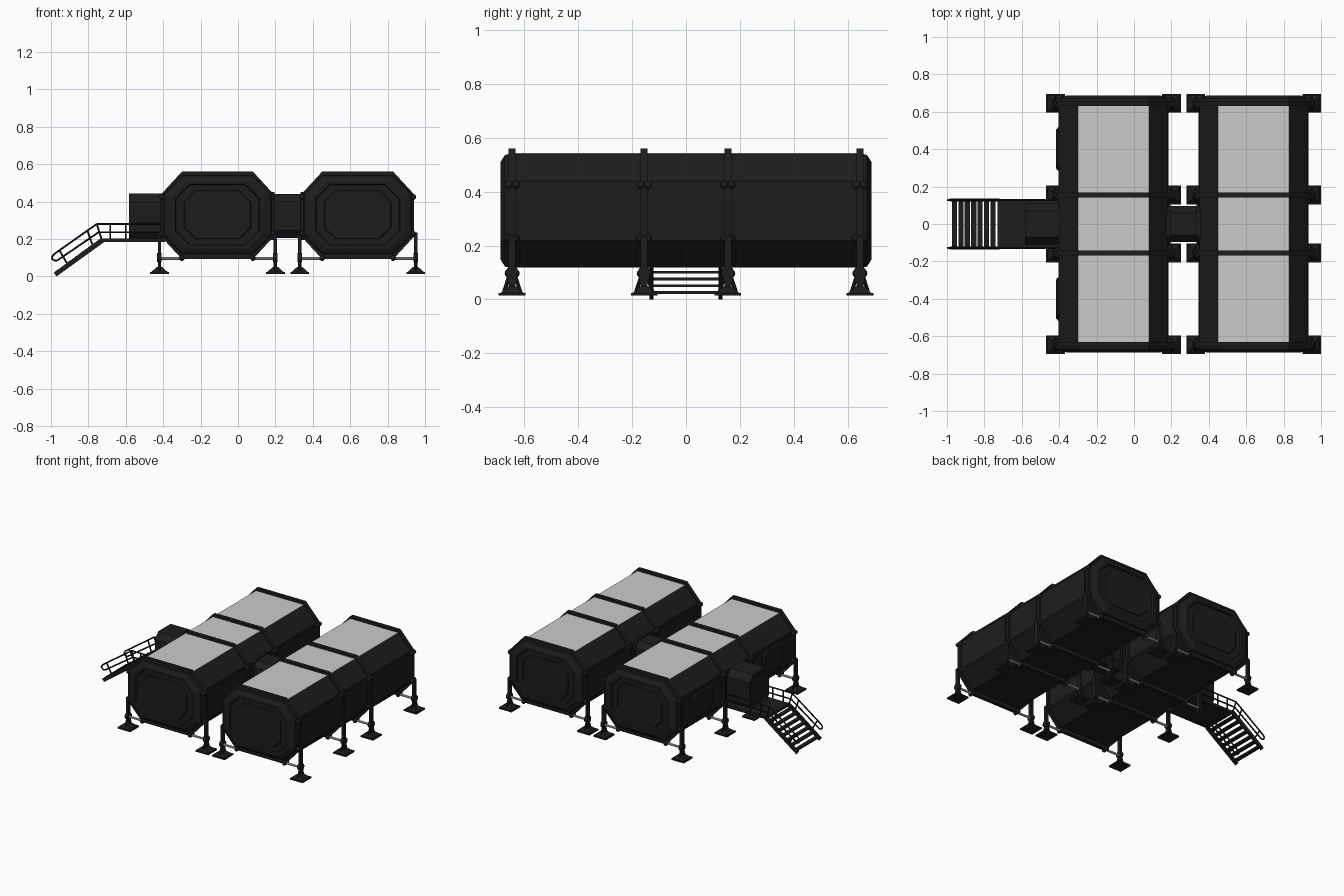
import bpy, bmesh, math
from mathutils import Vector, Matrix

if "Cube" in bpy.data.objects:
    bpy.data.objects.remove(bpy.data.objects["Cube"])


def material(name, c):
    m = bpy.data.materials.new(name)
    m.diffuse_color = (c, c, c, 1)
    m.use_nodes = True
    m.node_tree.nodes["Principled BSDF"].inputs["Base Color"].default_value = m.diffuse_color
    return m


BLACK = material("black_metal", 0.012)
GLASS = material("roof_grey", 0.55)


def finish(name, bm, mat=BLACK):
    bmesh.ops.recalc_face_normals(bm, faces=bm.faces)
    me = bpy.data.meshes.new(name)
    bm.to_mesh(me)
    bm.free()
    ob = bpy.data.objects.new(name, me)
    bpy.context.collection.objects.link(ob)
    if mat:
        me.materials.append(mat)
    return ob


def add_box(bm, x0, x1, y0, y1, z0, z1):
    m = Matrix.Translation(((x0 + x1) / 2, (y0 + y1) / 2, (z0 + z1) / 2))
    return bmesh.ops.create_cube(bm, size=1, matrix=m @ Matrix.Diagonal((x1 - x0, y1 - y0, z1 - z0, 1)))


def add_rod(bm, a, b, r, n=8, r2=None):
    a, b = Vector(a), Vector(b)
    d = b - a
    m = Matrix.Translation((a + b) / 2) @ d.to_track_quat('Z', 'Y').to_matrix().to_4x4()
    bmesh.ops.create_cone(bm, cap_ends=True, segments=n, radius1=r,
                          radius2=r if r2 is None else r2, depth=d.length, matrix=m)


def octagon(w, z0, z1, cw, cz):
    """Chamfered rectangle: half width, z range, chamfer across and up."""
    return [(-w + cw, z0), (w - cw, z0), (w, z0 + cz), (w, z1 - cz),
            (w - cw, z1), (-w + cw, z1), (-w, z1 - cz), (-w, z0 + cz)]


def loft(bm, sections, axis='y', cx=0):
    """Skin a run of (position, outline) sections and cap both ends."""
    rings = []
    for t, pts in sections:
        rings.append([bm.verts.new((cx + p, t, q) if axis == 'y' else (t, p, q)) for p, q in pts])
    for a, b in zip(rings, rings[1:]):
        n = len(a)
        for i in range(n):
            bm.faces.new((a[i], a[(i + 1) % n], b[(i + 1) % n], b[i]))
    bm.faces.new(rings[0])
    bm.faces.new(rings[-1])


def scaled(pts, s, zc=0.33):
    return [(p * s, zc + (q - zc) * s) for p, q in pts]


RIBS = (-0.645, -0.155, 0.155, 0.645)
BODY = octagon(0.29, 0.118, 0.54, 0.10, 0.10)
RIB = octagon(0.302, 0.092, 0.56, 0.112, 0.122)

for name, cx in (("left_module", -0.11), ("right_module", 0.64)):
    # octagonal hull with tapered, stepped end caps
    cap = [(0.655, 1), (0.672, 0.98), (0.688, 0.86), (0.688, 0.78), (0.676, 0.76),
           (0.676, 0.62), (0.682, 0.60)]
    secs = [(-y, scaled(BODY, s)) for y, s in reversed(cap)] + [(y, scaled(BODY, s)) for y, s in cap]
    bm = bmesh.new()
    loft(bm, secs, cx=cx)
    finish(name + "_hull", bm)

    # ribs around the hull
    bm = bmesh.new()
    for y in RIBS:
        loft(bm, [(y - 0.013, RIB), (y + 0.013, RIB)], cx=cx)
    finish(name + "_ribs", bm)

    # grey roof panels
    bm = bmesh.new()
    for a, b in zip(RIBS, RIBS[1:]):
        add_box(bm, cx - 0.19, cx + 0.19, a + 0.013, b - 0.013, 0.535, 0.543)
    finish(name + "_roof_panels", bm, GLASS)

    # raised wall panels on the sloped and upright sides
    bm = bmesh.new()
    for a, b in zip(RIBS, RIBS[1:]):
        for s in (-1, 1):
            x0, x1 = sorted((cx + s * 0.28, cx + s * 0.294))
            add_box(bm, x0, x1, a + 0.03, b - 0.03, 0.232, 0.425)
    finish(name + "_side_panels", bm)

    # pairs of bolts on rib corners
    bm = bmesh.new()
    for y in RIBS:
        for s in (-1, 1):
            for dx, z in ((0.298, 0.425), (0.298, 0.228), (0.19, 0.097)):
                for dy in (-0.013, 0.013):
                    bmesh.ops.create_uvsphere(bm, u_segments=10, v_segments=6, radius=0.015,
                                              matrix=Matrix.Translation((cx + s * dx, y + dy, z)))
    finish(name + "_rib_bolts", bm)

    # legs with flared feet
    legs, rods = bmesh.new(), bmesh.new()
    for y in RIBS:
        for s in (-1, 1):
            x = cx + s * 0.31
            add_box(legs, x - 0.009, x + 0.009, y - 0.013, y + 0.013, 0.04, 0.235)
            add_rod(legs, (x - 0.012, y, 0.1), (x + 0.012, y, 0.1), 0.024, 14)
            for d in (-1, 1):
                add_rod(legs, (x, y + d * 0.012, 0.085), (x, y + d * 0.03, 0.03), 0.007)
            add_box(legs, x - 0.05, x + 0.05, y - 0.05, y + 0.05, 0.014, 0.024)
            m = Matrix.Translation((x, y, 0.036)) @ Matrix.Rotation(math.pi / 4, 4, 'Z')
            bmesh.ops.create_cone(legs, cap_ends=True, segments=4, radius1=0.062,
                                  radius2=0.022, depth=0.026, matrix=m)
            # pale brace from leg to lower rib corner
            add_rod(rods, (x, y, 0.096), (cx + s * 0.19, y, 0.096), 0.008)
    finish(name + "_legs", legs)
    finish(name + "_leg_braces", rods, None)

# connecting tunnel with end flanges
TUNNEL = octagon(0.095, 0.205, 0.44, 0.035, 0.04)
FLANGE = octagon(0.11, 0.195, 0.45, 0.04, 0.045)
bm = bmesh.new()
loft(bm, [(0.17, TUNNEL), (0.36, TUNNEL)], 'x')
for x in (0.175, 0.335):
    loft(bm, [(x, FLANGE), (x + 0.02, FLANGE)], 'x')
finish("connecting_tunnel", bm)

# entrance lock with recessed door
LOCK = octagon(0.11, 0.19, 0.443, 0.04, 0.045)
bm = bmesh.new()
loft(bm, [(-0.572, scaled(LOCK, 0.76, 0.317)), (-0.572, scaled(LOCK, 0.82, 0.317)),
          (-0.584, scaled(LOCK, 0.86, 0.317)), (-0.584, LOCK), (-0.38, LOCK)], 'x')
finish("entrance_lock", bm)

# raised side windows on the left wall
bm = bmesh.new()
for y in (-0.4, 0.4):
    win = [(y + p, q) for p, q in octagon(0.115, 0.24, 0.42, 0.03, 0.03)]
    loft(bm, [(-0.418, [(y + (p - y) * 0.88, 0.33 + (q - 0.33) * 0.88) for p, q in win]),
              (-0.408, win), (-0.39, win)], 'x')
finish("side_windows", bm)

# landing
bm = bmesh.new()
add_box(bm, -0.73, -0.39, -0.128, 0.128, 0.183, 0.203)
finish("landing", bm)

# stair stringers and treads
bm = bmesh.new()
for y in (-0.128, 0.128):
    prof = [(-0.72, 0.203), (-0.735, 0.203), (-0.985, 0.02), (-0.97, 0.0), (-0.72, 0.18)]
    a = [bm.verts.new((x, y - 0.007, z)) for x, z in prof]
    f = bm.faces.new(a)
    g = bmesh.ops.extrude_face_region(bm, geom=[f])
    bmesh.ops.translate(bm, vec=(0, 0.014, 0), verts=[v for v in g["geom"] if isinstance(v, bmesh.types.BMVert)])
finish("stair_stringers", bm)
bm = bmesh.new()
for i in range(7):
    t = (i + 0.5) / 7
    x, z = -0.735 - 0.24 * t, 0.19 - 0.177 * t
    add_box(bm, x - 0.016, x + 0.012, -0.125, 0.125, z - 0.005, z + 0.005)
finish("stair_treads", bm)

# handrails
bm = bmesh.new()
path = [(-0.4, 0.28), (-0.755, 0.28), (-0.985, 0.118), (-0.996, 0.1), (-0.985, 0.084),
        (-0.968, 0.084), (-0.745, 0.236), (-0.4, 0.236)]
posts = [((-0.683, 0.2), (-0.683, 0.28)), ((-0.60, 0.2), (-0.60, 0.28)),
         ((-0.78, 0.172), (-0.805, 0.245)), ((-0.915, 0.07), (-0.955, 0.14)),
         ((-0.73, 0.2), (-0.755, 0.28))]
for y in (-0.128, 0.128):
    for (ax, az), (bx, bz) in list(zip(path, path[1:])) + posts[:]:
        add_rod(bm, (ax, y, az), (bx, y, bz), 0.005)
finish("handrails", bm)
